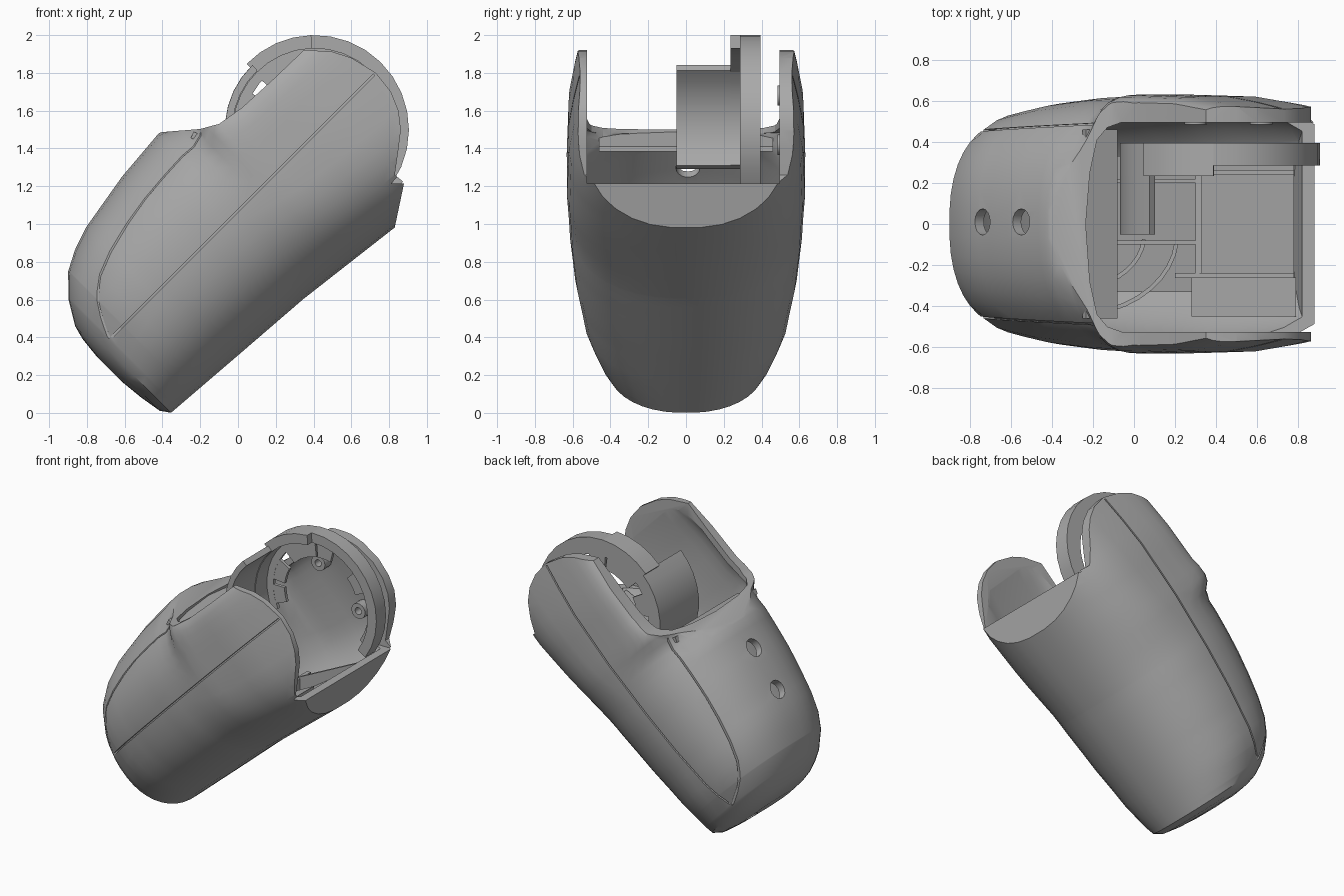
import bpy, bmesh, math
from mathutils import Matrix, Vector

if "Cube" in bpy.data.objects:
    bpy.data.objects.remove(bpy.data.objects["Cube"])

R2 = math.sqrt(2)
grey = bpy.data.materials.new("mid_grey")
grey.diffuse_color = (0.4, 0.4, 0.4, 1)
grey.use_nodes = True
grey.node_tree.nodes["Principled BSDF"].inputs["Base Color"].default_value = grey.diffuse_color


def P(u, y, v):
    """Tilted frame: u runs along the body, v across it."""
    return Vector(((u - v) / R2, y, (u + v) / R2))


def lerp(table, u):
    if u <= table[0][0]:
        return table[0][1]
    for (a, p), (b, q) in zip(table, table[1:]):
        if u <= b:
            return p + (q - p) * (u - a) / (b - a)
    return table[-1][1]


def finish(name, bm):
    bmesh.ops.recalc_face_normals(bm, faces=bm.faces)
    me = bpy.data.meshes.new(name)
    bm.to_mesh(me)
    bm.free()
    ob = bpy.data.objects.new(name, me)
    bpy.context.collection.objects.link(ob)
    me.materials.append(grey)
    return ob


def rings(name, loops, closed=False):
    """Skin a row of equal point loops; cap the ends or join them."""
    bm = bmesh.new()
    rows = [[bm.verts.new(p) for p in l] for l in loops]
    n = len(rows[0])
    for a, b in zip(rows, rows[1:] + (rows[:1] if closed else [])):
        for i in range(n):
            j = (i + 1) % n
            bm.faces.new((a[i], a[j], b[j], b[i]))
    if not closed:
        bm.faces.new(rows[0])
        bm.faces.new(rows[-1])
    return finish(name, bm)


def prism(name, pts, y0, y1):
    """Extrude an x,z outline along y."""
    return rings(name, [[(x, y, z) for x, z in pts] for y in (y0, y1)])


def slab(name, centre, size, turn=0):
    """Box aligned to the tilted frame, optionally turned about v."""
    bm = bmesh.new()
    bmesh.ops.create_cube(bm, size=1)
    for vert in bm.verts:
        c = Vector([vert.co[i] * size[i] for i in range(3)])
        c = Matrix.Rotation(turn, 3, 'Z') @ c + Vector(centre)
        vert.co = P(*c)
    return finish(name, bm)


def rod(name, centre, axis, r, depth, seg=16):
    bm = bmesh.new()
    m = Matrix.Translation(centre) @ Vector(axis).to_track_quat('Z', 'Y').to_matrix().to_4x4()
    bmesh.ops.create_cone(bm, cap_ends=True, segments=seg, radius1=r, radius2=r, depth=depth, matrix=m)
    return finish(name, bm)


def boolean(ob, cutter, op='DIFFERENCE'):
    mod = ob.modifiers.new("cut", 'BOOLEAN')
    mod.object, mod.operation, mod.solver = cutter, op, 'EXACT'
    bpy.context.view_layer.objects.active = ob
    bpy.ops.object.modifier_apply(modifier=mod.name)
    bpy.data.objects.remove(cutter, do_unlink=True)
    return ob


def smooth(ob, angle=28):
    bpy.ops.object.select_all(action='DESELECT')
    ob.select_set(True)
    bpy.context.view_layer.objects.active = ob
    bpy.ops.object.shade_smooth_by_angle(angle=math.radians(angle))


def arc(name, c, r0, r1, a0, a1, y0, y1, seg):
    """Curved wall around the y axis, angles in degrees."""
    full = a1 - a0 >= 360
    loops = []
    for i in range(seg if full else seg + 1):
        t = math.radians(a0 + (a1 - a0) * i / seg)
        d = (math.cos(t), math.sin(t))
        loops.append([(c[0] + r * d[0], y, c[1] + r * d[1])
                      for r, y in ((r0, y0), (r1, y0), (r1, y1), (r0, y1))])
    return rings(name, loops, full)


# Body along its length: underside, top, half width, squareness above and below
LOW = [(-.318, .55), (-.305, .42), (-.285, .30), (-.25, .25), (.2, .215), (.67, .18),
       (1.28, .106), (1.85, .04)]
TOP = [(-.318, .74), (-.305, .86), (-.285, .935), (-.21, 1.06), (-.106, 1.167), (0, 1.222),
       (.127, 1.265), (.45, 1.32), (.75, 1.345), (.9, 1.275), (1.0, 1.23), (1.13, 1.19), (1.85, 1.16)]
WIDE = [(-.318, .2), (-.305, .29), (-.285, .36), (-.25, .42), (-.2, .458), (-.1, .505), (0, .54),
        (.3, .588), (.6, .615), (1.0, .632), (1.4, .622), (1.6, .595), (1.85, .55)]
SQUARE = [(0, 2.35), (.8, 2.3), (.9, 3.2), (1.03, 8)]
UNDER = [(0, 2.2), (1.0, 2.3), (1.4, 2.5)]
STEPS = sorted({u for u, _ in LOW + TOP + WIDE} | {.53, .68, .83, .95, 1.07, 1.2, 1.5, 1.7})

# Side outline that trims the upper end
TRIM = [(-2, -1), (.8, -1), (.8, .84), (.88, 1.22), (.83, 1.26), (.85, 1.4), (.862, 1.5), (.85, 1.6),
        (.81, 1.7), (.73, 1.8), (.6, 1.88), (.5, 1.912), (.35, 1.922), (.18, 1.76), (.02, 1.615),
        (-.1, 1.53), (-.2, 1.503), (-.42, 1.485), (-.6, 3), (-2, 3)]


def body(name, inset, trim=0):
    loops = []
    for s in STEPS:
        lo, hi = lerp(LOW, s) + inset, lerp(TOP, s) - inset
        w = lerp(WIDE, s) - inset
        k = (s - STEPS[0]) / (STEPS[-1] - STEPS[0])
        loop = []
        for i in range(40):
            t = 2 * math.pi * (i + .5) / 40
            c, sn = math.cos(t), math.sin(t)
            n = lerp(SQUARE if sn > 0 else UNDER, s)
            y = math.copysign(abs(c) ** (2 / n), c) * w
            v = math.copysign(abs(sn) ** (2 / n), sn) * (hi - lo) / 2 + (hi + lo) / 2
            loop.append(P(s + inset * (1 - 2 * k), y, v))
        loops.append(loop)
    ob = rings(name, loops)
    if trim:
        pts = [(.3 + (x - .3) * trim, 1.3 + (z - 1.3) * trim) for x, z in TRIM]
        boolean(ob, prism("trim", pts, -1, 1), 'INTERSECT')
    return ob


# Hollow shell with the large opening between the side walls
shell = body("shell", 0, 1)
boolean(shell, body("cavity", .05, .9))
corner = [(1.2, -.525), (1.2, .495), (-.06, .495), (-.13, .47), (-.18, .41), (-.215, .25), (-.235, 0),
          (-.215, -.28), (-.18, -.44), (-.13, -.5), (-.06, -.525)]
boolean(shell, rings("opening", [[(x, y, 1.215) for x, y in corner], [(x, y, 2.4) for x, y in corner]]))

# Shallow panel seams along the sides and beside the top cover
for s in (-1, 1):
    for part in (slab("side_seam", (.75, s * .60, .757), (2.05, .29, .011)),
                 slab("cover_seam", (.34, s * .468, 1.1), (1.14, .008, .68), s * .035)):
        boolean(shell, boolean(part, body("core", .025)))

# Screw holes in the top cover and the cable hole at the nose
for x, z in ((-.73, 1.07), (-.54, 1.32)):
    boolean(shell, rod("screw_hole", (x, .01, z), (-.8, 0, .6), .064, .3))
boolean(shell, rod("cable_hole", (-.62, .16, .2), (-.8, .2, -.5), .05, .26))
smooth(shell)

# Sloped lip inside the rear edge of the opening
prism("rear_lip", [(-.235, 1.49), (-.08, 1.41), (-.08, 1.385), (-.25, 1.455)], -.46, .46)

# Wheel guard: outer rim, wider upper part, curved wall over the middle
C = (.405, 1.5)
smooth(arc("wheel_guard", C, .43, .5, -35, 92, .285, .395, 11))
smooth(arc("wheel_guard_upper", C, .43, .5, 92, 136, .235, .395, 4))
smooth(arc("wheel_guard_rear", C, .43, .475, 134, 206, .235, .395, 7))
smooth(arc("wheel_wall", C, .435, .474, 134, 206, -.05, .24, 7))

# Flat notched flange inside the rim
arc("guard_flange", C, .38, .45, -35, 206, .365, .39, 22)
for a, span in ((20, 24), (75, 20), (97, 40), (150, 24), (180, 20)):
    arc("flange_tooth", C, .29, .39, a, a + span, .366, .389, 3)

# Screw bosses on the inside of the side wall
for x, z in ((.3, 1.68), (.62, 1.42)):
    smooth(arc("boss", (x, z), .025, .055, 0, 360, .485, .56, 14))

# Inner floor, side panels, dividing ribs and curved ribs
prism("tray_floor", [(.3, .80), (.78, 1.12), (.78, 1.15), (.3, .83)], -.25, .36)
for y0, y1 in ((-.45, -.26),):
    prism("side_panel", [(.28, .92), (.79, 1.19), (.79, 1.21), (.28, .95)], y0, y1)
for y in (-.25, .25):
    prism("tray_rib", [(.2, .66), (.78, 1.1), (.78, 1.18), (.2, .9)], y - .012, y + .012)
prism("cross_rib", [(.3, .78), (.33, .78), (.33, .95), (.3, .95)], -.36, .36)
for y in (-.09, .21):
    prism("middle_rib", [(-.08, .45), (.3, .7), (.3, .95), (-.08, 1.0)], y - .01, y + .01)
prism("base_plate", [(-.1, .42), (.3, .74), (.3, .77), (-.1, .45)], -.33, .33)
for r in (.34, .5):
    bm = bmesh.new()
    pts = [(r * math.cos(t), r * math.sin(t)) for t in [-.1 - 1.3 * i / 8 for i in range(9)]]
    for (a, b), (c, d) in zip(pts, pts[1:]):
        q = [(-.28 + a, -.05 + b * .8, .62), (-.28 + c, -.05 + d * .8, .62)]
        vs = [bm.verts.new(p) for p in (q[0], q[1], (*q[1][:2], .95), (*q[0][:2], .95))]
        bm.faces.new(vs)
    bmesh.ops.remove_doubles(bm, verts=bm.verts, dist=1e-4)
    rib = finish("curved_rib", bm)
    rib.modifiers.new("thickness", 'SOLIDIFY').thickness = .02
